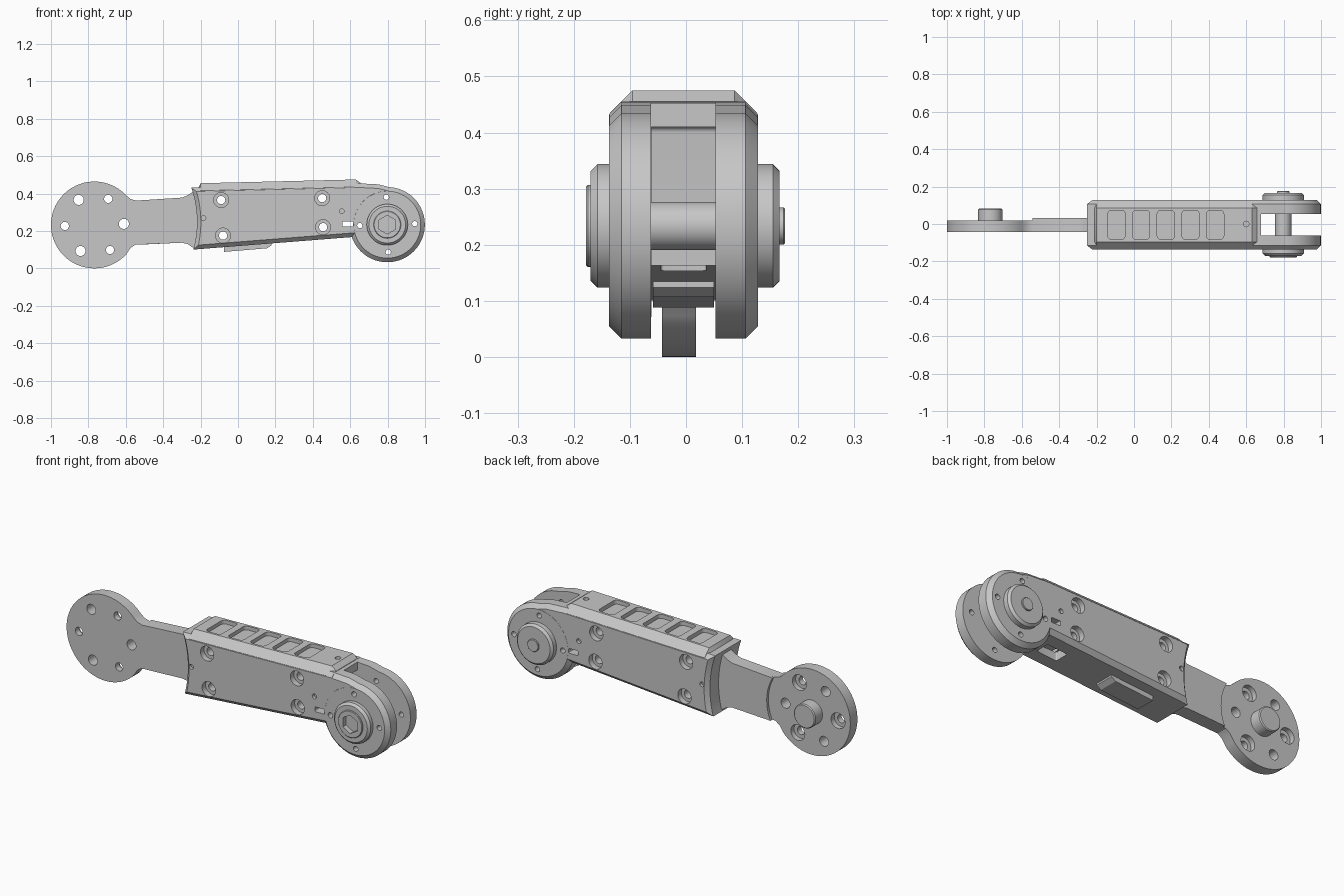
import bpy, bmesh
from math import cos, sin, radians

cube = bpy.data.objects.get("Cube")
if cube:
    bpy.data.objects.remove(cube, do_unlink=True)

grey = bpy.data.materials.new("machined_grey")
grey.use_nodes = True
grey.diffuse_color = (0.57, 0.57, 0.57, 1)
grey.node_tree.nodes["Principled BSDF"].inputs["Base Color"].default_value = (0.57, 0.57, 0.57, 1)

YC = -0.0045              # middle of the body thickness
PIVOT = (0.798, 0.2335)   # fork joint
DISC = (-0.768, 0.232)    # flange disc


def arc(c, r, a0, a1, n):
    """Points on an arc, both ends included."""
    step = radians(a1 - a0) / n
    return [(c[0] + r * cos(radians(a0) + i * step), c[1] + r * sin(radians(a0) + i * step))
            for i in range(n + 1)]


def circle(c, r, n=48):
    return arc(c, r, 0, 360, n)[:-1]


def rounded(x0, x1, y0, y1, r):
    return (arc((x1 - r, y1 - r), r, 0, 90, 5) + arc((x0 + r, y1 - r), r, 90, 180, 5)
            + arc((x0 + r, y0 + r), r, 180, 270, 5) + arc((x1 - r, y0 + r), r, 270, 360, 5))


def loft(name, rings):
    """Closed solid through matching rings of 3D points."""
    bm = bmesh.new()
    rows = [[bm.verts.new(p) for p in ring] for ring in rings]
    bm.faces.new(rows[0])
    bm.faces.new(rows[-1])
    for a, b in zip(rows, rows[1:]):
        for i in range(len(a)):
            j = (i + 1) % len(a)
            bm.faces.new((a[i], a[j], b[j], b[i]))
    bmesh.ops.recalc_face_normals(bm, faces=bm.faces)
    me = bpy.data.meshes.new(name)
    bm.to_mesh(me)
    bm.free()
    me.materials.append(grey)
    ob = bpy.data.objects.new(name, me)
    bpy.context.collection.objects.link(ob)
    return ob


def prism(name, pts, lo, hi, axis="Y"):
    if axis == "Y":
        return loft(name, [[(x, d, z) for x, z in pts] for d in (lo, hi)])
    return loft(name, [[(x, y, d) for x, y in pts] for d in (lo, hi)])


def drum(name, c, r, lo, hi, ch, n=48):
    """Cylinder along y with both rims chamfered."""
    steps = [(lo, r - ch), (lo + ch, r), (hi - ch, r), (hi, r - ch)]
    return loft(name, [[(x, d, z) for x, z in circle(c, q, n)] for d, q in steps])


def bar(name, half, ch, stations):
    """Beam along x with chamfered corners; stations are (x, bottom, top)."""
    rings = []
    for x, z0, z1 in stations:
        side = [(half - ch, z0), (half, z0 + ch), (half, z1 - ch), (half - ch, z1)]
        rings.append([(x, YC + y, z) for y, z in side] + [(x, YC - y, z) for y, z in side[::-1]])
    return loft(name, rings)


def combine(target, tool, op="DIFFERENCE"):
    mod = target.modifiers.new("boolean", "BOOLEAN")
    mod.operation, mod.solver, mod.object = op, "EXACT", tool
    bpy.context.view_layer.objects.active = target
    bpy.ops.object.modifier_apply(modifier=mod.name)
    bpy.data.objects.remove(tool, do_unlink=True)


def cut(target, pts, lo, hi, axis="Y"):
    combine(target, prism("cutter", pts, lo, hi, axis))


# Housing: chamfered beam, round fork end and the blend between them
housing = bar("housing", 0.1325, 0.022, [(-0.28, 0.097, 0.4315), (0.66, 0.171, 0.455)])
combine(housing, bar("blend", 0.1322, 0.022,
                     [(0.64, 0.21, 0.4546), (0.75, 0.21, 0.449), (0.815, 0.21, 0.4325)]), "UNION")
combine(housing, drum("fork_end", PIVOT, 0.201, YC - 0.1328, YC + 0.1328, 0.022, 72), "UNION")

# Raised top ridge carrying the upper chamfer on
crest = []
for x, z in [(-0.215, 0.425), (-0.2, 0.455), (0.63, 0.475), (0.66, 0.453)]:
    half = [(0.131, 0.3), (0.131, z - 0.04), (0.091, z)]
    crest.append([(x, YC + y, h) for y, h in half] + [(x, YC - y, h) for y, h in half[::-1]])
combine(housing, loft("ridge", crest), "UNION")

# Pad underneath
pad = [(-0.08, 0.2), (-0.075, 0.088), (0.155, 0.107), (0.18, 0.124), (0.18, 0.2)]
combine(housing, prism("pad", pad, YC - 0.054, YC + 0.054), "UNION")

# Concave neck end with flared edges
END = (-0.781, 0.248)
cut(housing, circle(END, 0.562, 128), -0.4, 0.4)
for s in (-1, 1):
    flare = [[(x, YC + s * d, z) for x, z in circle(END, r, 128)] for d, r in ((0.09, 0.54), (0.16, 0.61))]
    combine(housing, loft("cutter", flare))

# Fork slot, with an undercut beneath the ridge end
cut(housing, rounded(0.68, 1.2, -0.1, 0.8, 0.01), YC - 0.0575, YC + 0.0575)
cut(housing, rounded(0.625, 1.2, -0.1, 0.41, 0.01), YC - 0.0573, YC + 0.0573)
cut(housing, rounded(0.57, 0.7, -0.1, 0.163, 0.01), YC - 0.0571, YC + 0.0571)

# Row of rounded recesses, a small hole on top and a pocket underneath
for i in range(5):
    x = -0.14 + i * 0.132
    floor = 0.455 + (x + 0.2) * 0.024 - 0.02
    cut(housing, rounded(x, x + 0.092, YC - 0.078, YC + 0.078, 0.02), floor, 0.6, "Z")
cut(housing, circle((0.6, 0), 0.015, 20), 0.42, 0.6, "Z")
cut(housing, rounded(0.44, 0.56, YC - 0.04, YC + 0.04, 0.005), 0, 0.2, "Z")

# Counterbored screw holes through the housing
for p in [(-0.09, 0.365), (-0.08, 0.175), (0.45, 0.375), (0.455, 0.22)]:
    cut(housing, circle(p, 0.022, 24), -0.3, 0.3)
    for s in (-1, 1):
        cut(housing, circle(p, 0.04, 32), YC + s * 0.2, YC + s * 0.102)

# Small through holes around the joint, a window, and shallow marks
for a in (2, 92, 182, 272):
    p = arc(PIVOT, 0.147, a, a + 1, 1)[0]
    cut(housing, circle(p, 0.014, 20), -0.3, 0.3)
cut(housing, rounded(0.558, 0.615, 0.224, 0.25, 0.004), -0.3, 0.3)
for p in [(0.555, 0.305), (-0.185, 0.268)]:
    for s in (-1, 1):
        cut(housing, circle(p, 0.013, 20), YC + s * 0.2, YC + s * 0.115)

# Joint shaft and hubs
shaft = prism("joint_shaft", circle(PIVOT, 0.043), -0.07, 0.06)
front_hub = drum("front_hub", PIVOT, 0.11, -0.17, -0.1, 0.012)
combine(front_hub, drum("hub_plate", PIVOT, 0.073, -0.178, -0.12, 0.003), "UNION")
cut(front_hub, arc(PIVOT, 0.05, 30, 330, 5), -0.3, -0.15)
back_hub = drum("back_hub", PIVOT, 0.11, 0.09, 0.167, 0.012)
combine(back_hub, drum("hub_button", PIVOT, 0.033, 0.12, 0.176, 0.002), "UNION")

# Flange disc and neck plate
top_edge = [(-0.575, 0.371), (-0.545, 0.362), (-0.3, 0.378), (-0.27, 0.39), (-0.24, 0.41), (-0.2, 0.41)]
low_edge = [(-0.2, 0.11), (-0.24, 0.11), (-0.27, 0.13), (-0.3, 0.137), (-0.55, 0.126), (-0.575, 0.108)]
plate = prism("flange_plate", arc(DISC, 0.232, 317, 43, 64) + top_edge + low_edge, -0.043, 0.018)

# Thicker neck starting on an arc around the disc
neck = arc(DISC, 0.26, -24, 30, 14) + top_edge[2:] + low_edge[:-2]
combine(plate, prism("neck_back", neck, 0.0, 0.033), "UNION")

# Alternating wide plain holes and narrow holes counterbored at the back
for i in range(6):
    p = arc(DISC, 0.158, i * 60 + 2, i * 60 + 3, 1)[0]
    if i % 2 == 0:
        cut(plate, circle(p, 0.027, 28), -0.3, 0.3)
    else:
        cut(plate, circle(p, 0.022, 28), -0.3, 0.3)
        cut(plate, circle(p, 0.042, 32), -0.01, 0.3)
boss = drum("flange_boss", DISC, 0.065, 0.0, 0.082, 0.005)

# Smooth round surfaces, keep edges sharp
bpy.ops.object.select_all(action="DESELECT")
for ob in (housing, shaft, front_hub, back_hub, plate, boss):
    ob.select_set(True)
bpy.context.view_layer.objects.active = housing
bpy.ops.object.shade_smooth_by_angle(angle=radians(25))
